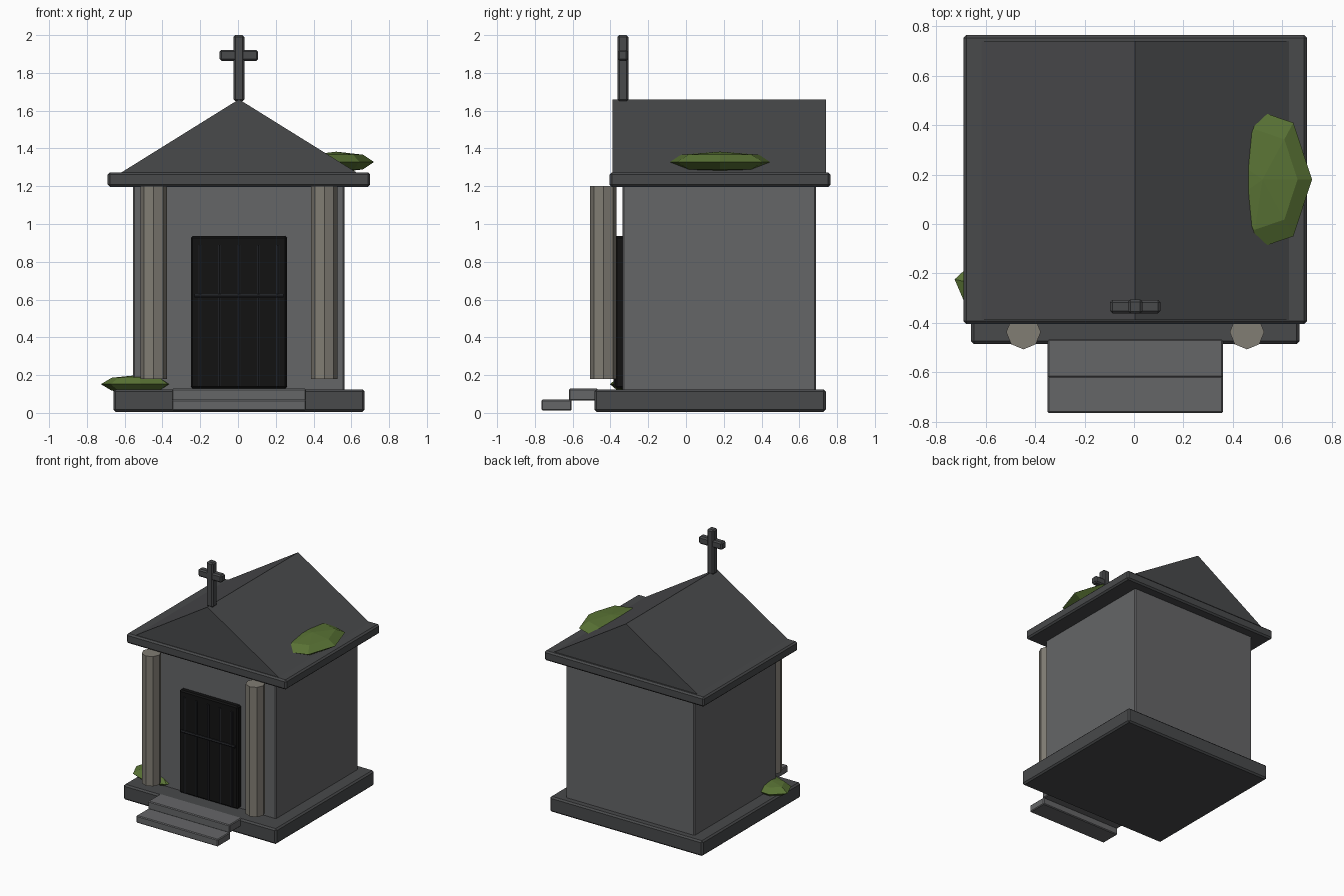
import bpy, bmesh
from math import pi, radians
from mathutils import Matrix, Vector

if "Cube" in bpy.data.objects:
    bpy.data.objects.remove(bpy.data.objects["Cube"])

CX = 0.005  # symmetry axis of the building


def material(name, rgb):
    m = bpy.data.materials.new(name)
    m.diffuse_color = (*rgb, 1)
    m.use_nodes = True
    m.node_tree.nodes["Principled BSDF"].inputs["Base Color"].default_value = m.diffuse_color
    return m


dark = material("dark_stone", (0.065, 0.067, 0.07))
stone = material("wall_stone", (0.13, 0.132, 0.137))
pale = material("column_stone", (0.22, 0.205, 0.175))
black = material("gate_black", (0.006, 0.006, 0.006))
iron = material("iron", (0.014, 0.015, 0.018))
green = material("moss_green", (0.1, 0.17, 0.035))


def finish(name, bm, mat):
    bmesh.ops.recalc_face_normals(bm, faces=bm.faces)
    me = bpy.data.meshes.new(name)
    bm.to_mesh(me)
    bm.free()
    me.materials.append(mat)
    ob = bpy.data.objects.new(name, me)
    bpy.context.collection.objects.link(ob)
    return ob


def box(name, x, y, z, mat, bevel=0.01):
    """Box from (min, max) ranges with a small chamfer."""
    bm = bmesh.new()
    size = Vector((x[1] - x[0], y[1] - y[0], z[1] - z[0]))
    mid = Vector((sum(x), sum(y), sum(z))) / 2
    bmesh.ops.create_cube(bm, size=1, matrix=Matrix.Translation(mid) @ Matrix.Diagonal((*size, 1)))
    ob = finish(name, bm, mat)
    if bevel:
        mod = ob.modifiers.new("chamfer", 'BEVEL')
        mod.width = bevel
        mod.segments = 1
    return ob


def rod(name, centre, radius, length, sides, mat, rot=Matrix()):
    bm = bmesh.new()
    bmesh.ops.create_cone(bm, cap_ends=True, segments=sides, radius1=radius, radius2=radius,
                          depth=length, matrix=Matrix.Translation(centre) @ rot)
    return finish(name, bm, mat)


def moss(name, centre, scale, turn):
    """Flat seven-sided cushion, pointed end along its local +x."""
    bm = bmesh.new()
    bmesh.ops.create_uvsphere(bm, u_segments=7, v_segments=4, radius=1)
    far = max(bm.verts, key=lambda v: v.co.xy.length)
    angle = Vector((1, 0)).angle_signed(far.co.xy)
    bm.transform(Matrix.Translation(centre) @ Matrix.Rotation(turn, 4, 'Z')
                 @ Matrix.Diagonal((*scale, 1)) @ Matrix.Rotation(angle, 4, 'Z'))
    return finish(name, bm, green)


# Plinth and steps
box("plinth", (-0.66, 0.67), (-0.485, 0.74), (0.005, 0.125), dark, 0.012)
box("upper_step", (-0.35, 0.36), (-0.62, -0.465), (0.065, 0.128), stone, 0.006)
box("lower_step", (-0.35, 0.36), (-0.765, -0.605), (0.013, 0.07), stone, 0.006)

# Chamber and cornice
box("walls", (-0.555, 0.565), (-0.335, 0.687), (0.115, 1.21), stone, 0.008)
box("cornice", (-0.69, 0.70), (-0.405, 0.765), (1.197, 1.273), dark, 0.012)

# Gable roof extruded from a triangle
bm = bmesh.new()
profile = [(-0.64, 1.262), (0.64, 1.262), (0, 1.66)]
face = bm.faces.new([bm.verts.new((CX + x, -0.388, z)) for x, z in profile])
ext = bmesh.ops.extrude_face_region(bm, geom=[face], use_keep_orig=True)
bmesh.ops.translate(bm, vec=(0, 1.128, 0),
                    verts=[g for g in ext["geom"] if isinstance(g, bmesh.types.BMVert)])
finish("roof", bm, dark)

# Cross on the front of the ridge
box("cross_post", (-0.024, 0.034), (-0.363, -0.305), (1.65, 2.0), dark, 0.01)
box("cross_arm", (-0.097, 0.107), (-0.361, -0.307), (1.863, 1.922), dark, 0.01)

# Octagonal columns
for side, label in ((-1, "left"), (1, "right")):
    rod(f"{label}_column", (CX + side * 0.452, -0.437, 0.69), 0.07, 1.02, 8, pale)

# Gate with iron bars
box("gate_panel", (-0.25, 0.26), (-0.375, -0.315), (0.13, 0.937), black, 0.01)
for i in range(5):
    rod(f"gate_bar_{i + 1}", (CX + (i - 2) * 0.103, -0.375, 0.515), 0.01, 0.75, 6, iron)
rod("gate_crossbar", (CX, -0.378, 0.62), 0.011, 0.47, 6, iron, Matrix.Rotation(pi / 2, 4, 'Y'))

# Moss cushions
moss("roof_moss", (0.52, 0.18, 1.328), (0.2, 0.294, 0.055), 0)
moss("ground_moss", (-0.532, -0.265, 0.152), (0.198, 0.135, 0.048), radians(168))
